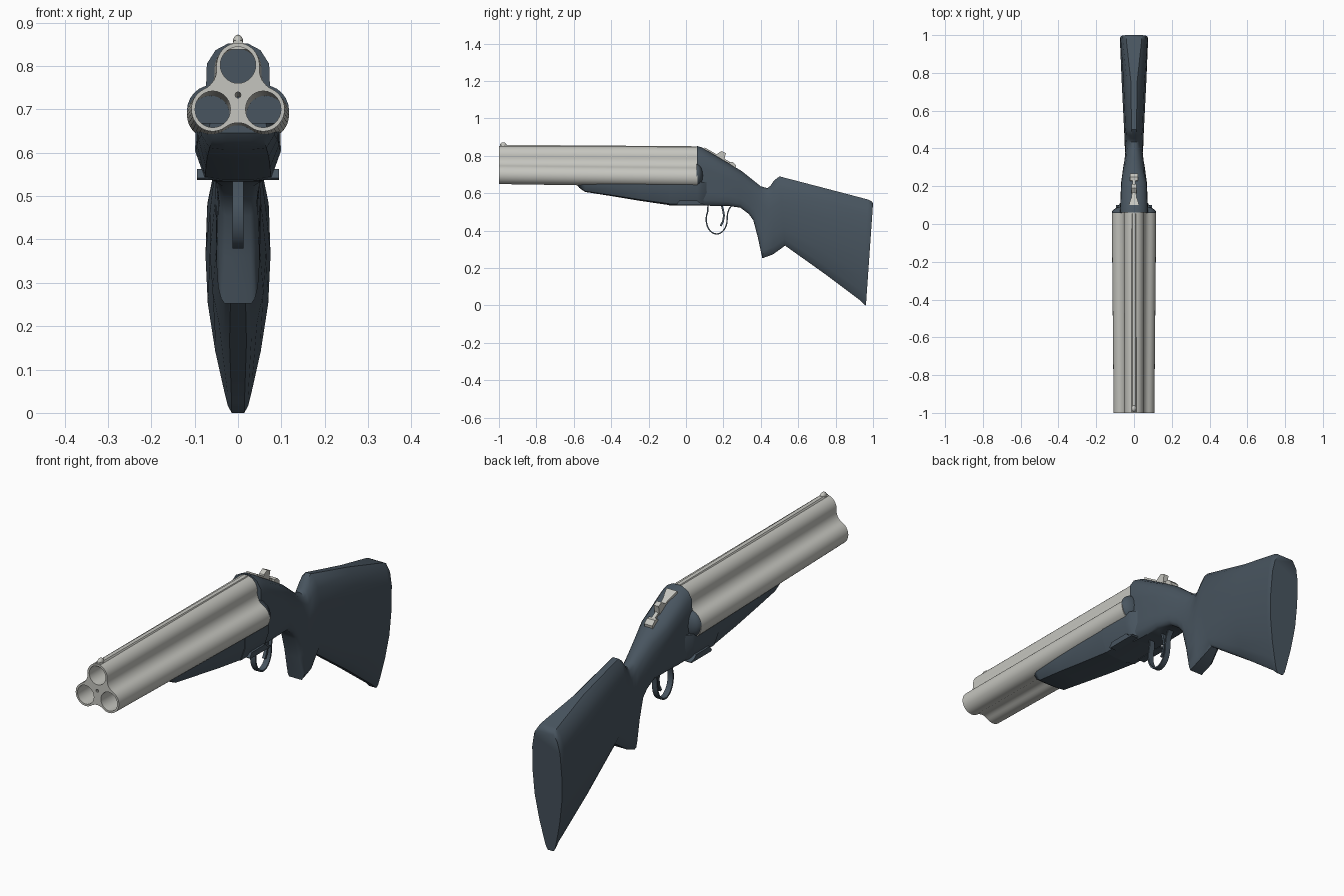
import bpy, bmesh, math
from mathutils import Vector

if "Cube" in bpy.data.objects:
    bpy.data.objects.remove(bpy.data.objects["Cube"])

def material(name, rgb):
    m = bpy.data.materials.new(name)
    m.diffuse_color = (*rgb, 1)
    m.use_nodes = True
    m.node_tree.nodes["Principled BSDF"].inputs["Base Color"].default_value = m.diffuse_color
    return m

DARK = material("dark_metal", (0.065, 0.09, 0.115))
SILVER = material("silver_metal", (0.56, 0.56, 0.52))

def finish(name, bm, mat, angle=35):
    bmesh.ops.remove_doubles(bm, verts=bm.verts, dist=1e-5)
    bmesh.ops.recalc_face_normals(bm, faces=bm.faces)
    me = bpy.data.meshes.new(name)
    bm.to_mesh(me)
    bm.free()
    me.materials.append(mat)
    ob = bpy.data.objects.new(name, me)
    bpy.context.collection.objects.link(ob)
    bpy.ops.object.select_all(action='DESELECT')
    ob.select_set(True)
    bpy.context.view_layer.objects.active = ob
    bpy.ops.object.shade_smooth_by_angle(angle=math.radians(angle))
    return ob

def loft(name, rings, mat, angle=35):
    """Skin a list of equal-length closed rings and cap both ends."""
    bm = bmesh.new()
    rows = [[bm.verts.new(p) for p in r] for r in rings]
    n = len(rows[0])
    for a, b in zip(rows, rows[1:]):
        for i in range(n):
            bm.faces.new((a[i], a[(i + 1) % n], b[(i + 1) % n], b[i]))
    bm.faces.new(rows[0])
    bm.faces.new(rows[-1])
    return finish(name, bm, mat, angle)

def mirror_x(half):
    """Close a right-hand half section (bottom to top) into a full ring."""
    return half + [(-x, y, z) for x, y, z in reversed(half)]

def ribbon(name, path, half_w, thick, mat):
    """Flat strap swept along a path in the yz plane."""
    pts = [Vector(p) for p in path]
    rings = []
    for i, p in enumerate(pts):
        d = (pts[min(i + 1, len(pts) - 1)] - pts[max(i - 1, 0)]).normalized()
        n = Vector((-d.y, d.x)) * thick / 2
        rings.append([(s * half_w, *(p + n * k)) for s, k in ((1, 1), (1, -1), (-1, -1), (-1, 1))])
    return loft(name, rings, mat, 50)

# --- Barrel cluster: three circles joined by concave fillets, with through bores
R, F, BORE = 0.051, 0.05, 0.042
CENTRES = [Vector((0.06, 0.70)), Vector((0, 0.802)), Vector((-0.06, 0.70))]

def arc(c, r, a0, a1, n):
    return [(c.x + r * math.cos(a0 + (a1 - a0) * i / n), c.y + r * math.sin(a0 + (a1 - a0) * i / n))
            for i in range(n + 1)]

def ang(v):
    return math.atan2(v.y, v.x)

fillets = []
for i, p in enumerate(CENTRES):
    q = CENTRES[(i + 1) % 3]
    d = q - p
    h = math.sqrt((R + F) ** 2 - (d.length / 2) ** 2)
    fillets.append((p + q) / 2 + Vector((d.y, -d.x)).normalized() * h)
outline = []
for i, p in enumerate(CENTRES):
    q, f = CENTRES[(i + 1) % 3], fillets[i]
    a0, a1 = ang(fillets[i - 1] - p), ang(f - p)
    outline += arc(p, R, a0, a0 + (a1 - a0) % math.tau, 20)
    a0, a1 = ang(p - f), ang(q - f)
    outline += arc(f, F, a0, a0 - (a0 - a1) % math.tau, 8)[1:-1]

cu = bpy.data.curves.new("barrel_outline", 'CURVE')
cu.dimensions, cu.fill_mode, cu.extrude = '2D', 'BOTH', 0.531
holes = [arc(c, BORE, 0, math.tau, 28)[:-1] for c in CENTRES]
holes.append(arc(Vector((0, 0.733)), 0.007, 0, math.tau, 10)[:-1])
for loop in [outline] + holes:
    s = cu.splines.new('POLY')
    s.points.add(len(loop) - 1)
    for pt, (x, z) in zip(s.points, loop):
        pt.co = (x, z, 0, 1)
    s.use_cyclic_u = True
tmp = bpy.data.objects.new("barrel_outline", cu)
bpy.context.collection.objects.link(tmp)
me = bpy.data.meshes.new_from_object(tmp.evaluated_get(bpy.context.evaluated_depsgraph_get()))
bpy.data.objects.remove(tmp)
bm = bmesh.new()
bm.from_mesh(me)
for v in bm.verts:
    x, z, y = v.co.x, v.co.y, v.co.z - 0.469
    t = (y + 1) / 1.062
    v.co = (x * (0.97 + 0.09 * t), y, z + t * ((z - 0.853) * 0.06 - 0.004))
finish("barrels", bm, SILVER)

# --- Sighting rib and front bead
loft("sight_rib", [mirror_x([(0.019, y, 0.838), (0.009, y, z)]) for y, z in ((-0.995, 0.859), (0.055, 0.851))], SILVER)
bm = bmesh.new()
bmesh.ops.create_uvsphere(bm, u_segments=14, v_segments=8, radius=0.015)
for v in bm.verts:
    v.co = (v.co.x * 0.8, v.co.y * 1.2 - 0.977, v.co.z + 0.857)
finish("front_bead", bm, SILVER, 60)

# --- Receiver, wrist, grip and butt as one loft of slanted sections
T = (0, 0.03, 0.1, 0.25, 0.45, 0.65, 0.85, 0.95, 1)
RECV = (0.75, 0.88, 1, 1, 1, 1, 0.97, 0.7, 0.3)
GRIP = (0.62, 0.78, 0.92, 1, 1, 0.97, 0.8, 0.52, 0.2)
COMB = (0.3, 0.48, 0.68, 0.9, 1, 1, 0.85, 0.58, 0.25)
BUTT = (0.2, 0.32, 0.45, 0.7, 0.93, 1, 0.95, 0.8, 0.55)

def section(yt, zt, yb, zb, w, shape):
    return mirror_x([(w * k, yb + (yt - yb) * t, zb + (zt - zb) * t) for t, k in zip(T, shape)])

loft("receiver_and_stock", [section(*s) for s in (
    (0.06, 0.852, 0.06, 0.537, 0.074, RECV),
    (0.085, 0.845, 0.085, 0.535, 0.074, RECV),
    (0.13, 0.818, 0.13, 0.533, 0.072, RECV),
    (0.22, 0.765, 0.22, 0.533, 0.068, RECV),
    (0.30, 0.717, 0.29, 0.523, 0.058, GRIP),
    (0.35, 0.677, 0.335, 0.49, 0.050, GRIP),
    (0.40, 0.637, 0.36, 0.455, 0.046, GRIP),
    (0.435, 0.627, 0.385, 0.36, 0.047, GRIP),
    (0.452, 0.64, 0.408, 0.252, 0.050, GRIP),
    (0.47, 0.668, 0.465, 0.273, 0.051, GRIP),
    (0.50, 0.69, 0.53, 0.32, 0.053, COMB),
    (0.75, 0.625, 0.75, 0.163, 0.065, COMB),
    (0.975, 0.566, 0.935, 0.024, 0.074, BUTT),
    (0.993, 0.557, 0.955, 0.004, 0.075, BUTT),
    (1.0, 0.545, 0.962, 0.0, 0.073, BUTT))], DARK, 40)

# --- Rounded shoulders behind the lower barrels
for side, label in ((1, "right"), (-1, "left")):
    bm = bmesh.new()
    bmesh.ops.create_uvsphere(bm, u_segments=20, v_segments=12, radius=0.057)
    for v in bm.verts:
        v.co = (v.co.x + side * 0.061, max(v.co.y, 0) * 0.6 + 0.057, v.co.z * 1.06 + 0.695)
    finish("breech_shoulder_" + label, bm, DARK)

# --- Lower frame under the breech, and fore-end
def trough(y, bottom, w, top=0.66):
    h = top - bottom
    return mirror_x([(w * 0.35, y, bottom), (w * 0.78, y, bottom + h * 0.06),
                     (w, y, bottom + h * 0.55), (w * 0.98, y, top)])

loft("lower_frame", [trough(*s) for s in (
    (-0.09, 0.535, 0.099), (0.06, 0.535, 0.099), (0.085, 0.535, 0.093), (0.12, 0.537, 0.066))], DARK)
loft("fore_end", [trough(*s) for s in (
    (-0.583, 0.645, 0.066, 0.668), (-0.57, 0.628, 0.076, 0.668), (-0.54, 0.607, 0.084, 0.668),
    (-0.40, 0.585, 0.091, 0.668), (-0.25, 0.56, 0.095, 0.666), (-0.092, 0.537, 0.097, 0.66))], DARK)

# --- Raised plates low on each side of the frame
PLATE = [(-0.05, 0.542), (-0.035, 0.562), (0.06, 0.562), (0.075, 0.548), (0.10, 0.542), (0.095, 0.537), (-0.045, 0.537)]
for side, label in ((1, "right"), (-1, "left")):
    loft("frame_plate_" + label, [[(side * x, y, z) for y, z in PLATE] for x in (0.06, 0.094)], DARK)

# --- Trigger guard and trigger
guard = [(0.118, 0.54)]
guard += [(0.164 + 0.056 * math.cos(a), 0.46 + 0.078 * math.sin(a))
          for a in [math.radians(150 + 210 * i / 18) for i in range(19)]]
guard += [(0.222, 0.49), (0.23, 0.515), (0.245, 0.535)]
ribbon("trigger_guard", guard, 0.013, 0.007, DARK)
ribbon("trigger", [(0.19, 0.54), (0.198, 0.51), (0.203, 0.48), (0.198, 0.45), (0.185, 0.425)], 0.007, 0.010, DARK)

# --- Opening lever on the sloping tang
def slope(y):
    return 0.890 - 0.573 * y

ARROW = [(0.027, 0.10), (0.02, 0.125), (0.014, 0.14), (0.008, 0.185), (0.008, 0.245)]
half = [(x, y, 0) for x, y in ARROW]
loft("lever_base", [[(x, y, slope(y) + dz) for x, y, _ in mirror_x(half)] for dz in (-0.02, 0.012)], SILVER)
for name, w, prof in (
        ("lever_upright", 0.012, [(0.155, 0.78), (0.168, 0.812), (0.19, 0.825), (0.213, 0.815), (0.208, 0.795), (0.205, 0.76)]),
        ("lever_thumb_pad", 0.02, [(0.225, 0.75), (0.23, 0.768), (0.25, 0.768), (0.268, 0.75), (0.265, 0.735), (0.23, 0.74)])):
    loft(name, [[(x, y, z) for y, z in prof] for x in (-w, w)], SILVER)
